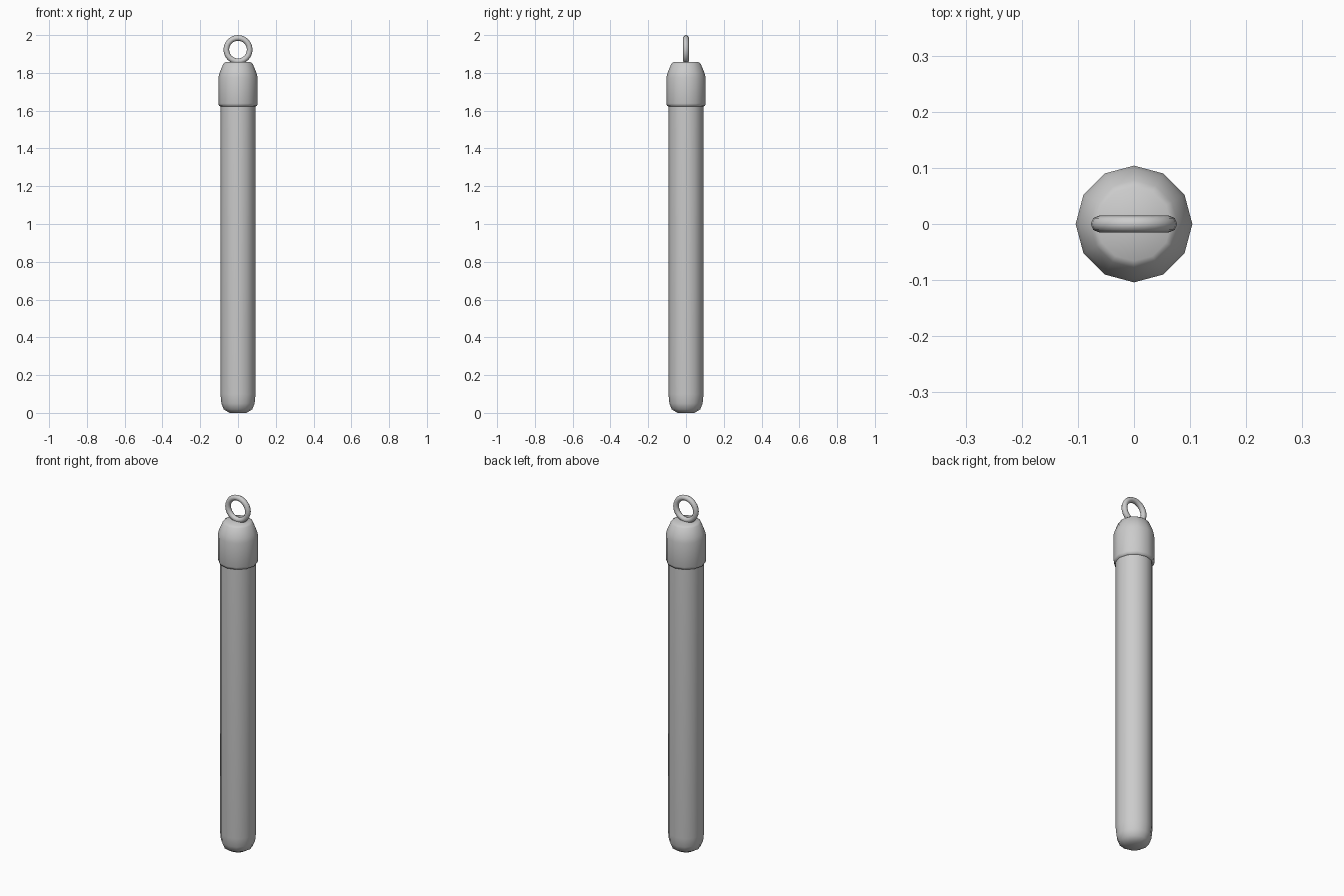
import bpy, bmesh, math

cube = bpy.data.objects.get("Cube")
if cube:
    bpy.data.objects.remove(cube, do_unlink=True)

grey = bpy.data.materials.new("plain grey")
grey.use_nodes = True
GREY = (0.6, 0.6, 0.6, 1)
grey.diffuse_color = GREY
grey.node_tree.nodes["Principled BSDF"].inputs["Base Color"].default_value = GREY


def finish(obj, angle):
    obj.data.materials.append(grey)
    bpy.ops.object.select_all(action='DESELECT')
    obj.select_set(True)
    bpy.context.view_layer.objects.active = obj
    bpy.ops.object.shade_smooth_by_angle(angle=math.radians(angle))


def lathe(name, profile, sides=12):
    """Turn a (radius, height) profile about z and close both ends."""
    bm = bmesh.new()
    rings = []
    for r, z in profile:
        rings.append([bm.verts.new((r * math.cos(a), r * math.sin(a), z))
                      for a in (math.tau * i / sides for i in range(sides))])
    for low, high in zip(rings, rings[1:]):
        for i in range(sides):
            j = (i + 1) % sides
            bm.faces.new((low[i], low[j], high[j], high[i]))
    bm.faces.new(rings[0][::-1])
    bm.faces.new(rings[-1])
    bmesh.ops.recalc_face_normals(bm, faces=bm.faces)
    mesh = bpy.data.meshes.new(name)
    bm.to_mesh(mesh)
    bm.free()
    obj = bpy.data.objects.new(name, mesh)
    bpy.context.collection.objects.link(obj)
    finish(obj, 60)


# Long tube with a rounded foot
lathe("tube", [(0.045, 0), (0.075, 0.018), (0.088, 0.05), (0.093, 0.1), (0.093, 1.66)])

# Cap with a small lower lip and a tapered shoulder
lathe("cap", [(0.09, 1.622), (0.1, 1.625), (0.104, 1.638), (0.104, 1.775),
              (0.098, 1.8), (0.078, 1.848), (0.066, 1.857)])

# Hanging ring, standing upright across x
bpy.ops.mesh.primitive_torus_add(major_radius=0.062, minor_radius=0.015,
                                 major_segments=24, minor_segments=8,
                                 location=(0, 0, 1.923),
                                 rotation=(math.pi / 2, 0, 0))
ring = bpy.context.object
ring.name = "hanging_ring"
finish(ring, 60)
